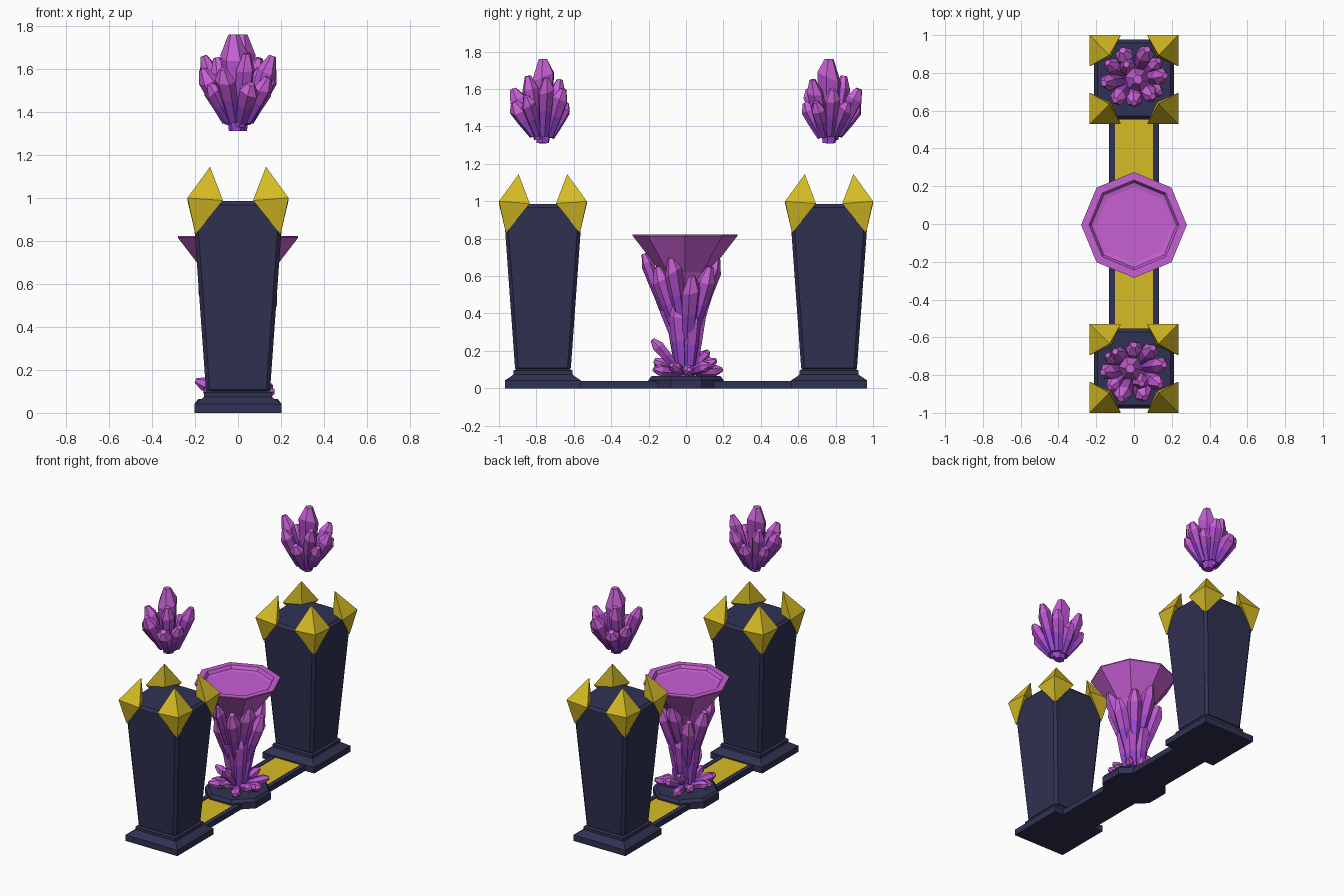
import bpy, bmesh, math, random
from mathutils import Vector

if "Cube" in bpy.data.objects:
    bpy.data.objects.remove(bpy.data.objects["Cube"])

random.seed(4)
PY = 0.765            # pillar centre distance along y


def material(name, rgb):
    m = bpy.data.materials.new(name)
    m.diffuse_color = (*rgb, 1)
    m.use_nodes = True
    m.node_tree.nodes["Principled BSDF"].inputs["Base Color"].default_value = m.diffuse_color
    return m


NAVY = material("dark navy stone", (0.030, 0.031, 0.085))
GOLD = material("gold", (0.67, 0.50, 0.018))
PINK = material("pink crystal", (0.57, 0.115, 0.66))
ORCHID = material("orchid crystal", (0.47, 0.085, 0.62))
VIOLET = material("violet crystal", (0.34, 0.065, 0.68))


def finish(name, bm, mats):
    bmesh.ops.recalc_face_normals(bm, faces=bm.faces)
    me = bpy.data.meshes.new(name)
    bm.to_mesh(me)
    bm.free()
    for m in mats:
        me.materials.append(m)
    ob = bpy.data.objects.new(name, me)
    bpy.context.collection.objects.link(ob)
    return ob


def loft(name, profile, sides, mat, y=0.0, turn=0.0, flats=True):
    """Stack polygon rings given as (half width, z); flats=False gives corner radius."""
    bm = bmesh.new()
    k = 1 / math.cos(math.pi / sides) if flats else 1
    rings = []
    for r, z in profile:
        rings.append([bm.verts.new((r * k * math.cos(turn + i * math.tau / sides),
                                    y + r * k * math.sin(turn + i * math.tau / sides), z))
                      for i in range(sides)])
    for a, b in zip(rings, rings[1:]):
        for i in range(sides):
            j = (i + 1) % sides
            bm.faces.new((a[i], a[j], b[j], b[i]))
    bm.faces.new(rings[0])
    bm.faces.new(rings[-1])
    return finish(name, bm, [mat])


def box(name, x, y, z, mat):
    bm = bmesh.new()
    bmesh.ops.create_cube(bm, size=1)
    for v in bm.verts:
        v.co = [lo + (hi - lo) * (c + 0.5) for c, (lo, hi) in zip(v.co, (x, y, z))]
    return finish(name, bm, [mat])


def crystal(bm, a, b, r, sides=6):
    """Flared prism from a to b: violet foot, orchid shaft, pink blunt tip."""
    a, b = Vector(a), Vector(b)
    q = (b - a).to_track_quat('Z', 'Y')
    turn = random.uniform(0, math.tau)
    skew = random.uniform(-0.08, 0.08)
    rings = []
    for t, k in ((0, 0.55), (0.45, 0.85), (0.78, 1.0), (1, 0.38)):
        ring = []
        for i in range(sides):
            w = turn + i * math.tau / sides
            h = t + (skew * math.cos(w) if t == 0.78 else 0)
            ring.append(bm.verts.new(a.lerp(b, h) + q @ Vector((r * k * math.cos(w), r * k * math.sin(w), 0))))
        rings.append(ring)
    for n, (p, s) in enumerate(zip(rings, rings[1:])):
        for i in range(sides):
            j = (i + 1) % sides
            f = bm.faces.new((p[i], p[j], s[j], s[i]))
            f.material_index = (2, 1, 0)[n]
    bm.faces.new(rings[0]).material_index = 2
    bm.faces.new(rings[-1]).material_index = 0


CRYSTAL_MATS = [PINK, ORCHID, VIOLET]

# floor strip with raised rails and gold inlays
box("floor_strip", (-0.132, 0.132), (-0.6, 0.6), (0, 0.028), NAVY)
for s in (-1, 1):
    box("floor_rail", sorted((s * 0.1, s * 0.132)), (-0.6, 0.6), (0.0, 0.038), NAVY)
    box("gold_inlay", (-0.1, 0.1), sorted((s * 0.18, s * 0.58)), (0.026, 0.033), GOLD)

# central plinth
loft("central_plinth", [(0.2, 0), (0.2, 0.045), (0.185, 0.065)], 8, NAVY, turn=math.pi / 8)

# pillars with gold corner points
for s, side in ((-1, "front"), (1, "back")):
    y = s * PY
    loft(side + "_pillar_base", [(0.203, 0), (0.203, 0.042), (0.165, 0.068), (0.157, 0.075), (0.157, 0.095),
                                 (0.14, 0.105)], 4, NAVY, y, math.pi / 4)
    body = loft(side + "_pillar", [(0.148, 0.09), (0.212, 0.985)], 4, NAVY, y, math.pi / 4)
    bev = body.modifiers.new("edge bevel", 'BEVEL')
    bev.width = 0.018
    bev.segments = 1
    for cx in (-1, 1):
        for cy in (-1, 1):
            bm = bmesh.new()
            pts = [(0.235, 0.235, 1.0), (0.13, 0.13, 1.145), (0.07, 0.235, 0.988),
                   (0.198, 0.198, 0.83), (0.235, 0.07, 0.988), (0.12, 0.12, 0.97)]
            v = [bm.verts.new((cx * p[0], y + cy * p[1], p[2])) for p in pts]
            for i in range(4):
                for hub in (v[0], v[5]):
                    bm.faces.new((hub, v[1 + i], v[1 + (i + 1) % 4]))
            finish(side + "_gold_corner", bm, [GOLD])

# floating crystal clusters: tip dx, dy, z, radius (back one is the front turned half round)
TIPS = [(-0.02, 0.0, 1.76, 0.066), (-0.165, -0.02, 1.60, 0.045), (-0.10, 0.09, 1.65, 0.045),
        (0.16, 0.02, 1.66, 0.045), (0.10, 0.11, 1.60, 0.045), (-0.07, -0.16, 1.60, 0.048),
        (0.06, -0.155, 1.53, 0.05), (0.14, -0.09, 1.56, 0.042), (-0.14, 0.07, 1.53, 0.04),
        (0.0, 0.125, 1.53, 0.045), (0.04, -0.08, 1.67, 0.045), (-0.13, -0.10, 1.53, 0.042)]
for s, side in ((1, "front"), (-1, "back")):
    bm = bmesh.new()
    for dx, dy, z, r in TIPS:
        d = math.hypot(dx, dy)
        crystal(bm, (s * dx * 0.3, -s * PY + s * dy * 0.3, 1.305 + 0.3 * d),
                (s * dx, -s * PY + s * dy, z), r)
    finish(side + "_floating_crystals", bm, CRYSTAL_MATS)

# octagonal bowl with stepped, recessed top
loft("bowl", [(0.08, 0.52), (0.13, 0.62), (0.28, 0.815), (0.28, 0.822), (0.238, 0.822),
              (0.225, 0.80), (0.2, 0.795)], 8, PINK, y=-0.005, flats=False)

# crystal stem: core, outward leaning shafts, and a star of small ones at the foot
bm = bmesh.new()
crystal(bm, (0, 0, 0.05), (0, 0, 0.66), 0.085)
for i in range(5):
    w = i * math.tau / 5 + 0.5
    c, s = math.cos(w), math.sin(w)
    crystal(bm, (0.03 * c, 0.03 * s, 0.07), (0.075 * c, 0.075 * s, 0.44 + 0.04 * (i % 3)), 0.05)
for i in range(9):
    w = i * math.tau / 9 + 0.2
    c, s = math.cos(w), math.sin(w)
    crystal(bm, (0.045 * c, 0.045 * s, 0.24 + 0.05 * (i % 3)),
            (0.165 * c, 0.165 * s, 0.60 + 0.05 * (i % 3)), 0.05)
crystal(bm, (0.0, -0.12, 0.42), (0.0, -0.225, 0.72), 0.035)
finish("stem_crystals", bm, CRYSTAL_MATS)

bm = bmesh.new()
for i in range(11):
    w = i * math.tau / 11 + 0.1
    c, s = math.cos(w), math.sin(w)
    reach = 0.17 + 0.03 * (i % 2)
    crystal(bm, (0.03 * c, 0.03 * s, 0.085), (reach * c, reach * s, 0.10 + 0.025 * (i % 3)), 0.032)
crystal(bm, (0.0, -0.04, 0.1), (0.02, -0.18, 0.26), 0.035)
crystal(bm, (0.0, 0.03, 0.1), (-0.03, 0.12, 0.2), 0.03)
finish("foot_crystals", bm, CRYSTAL_MATS)
